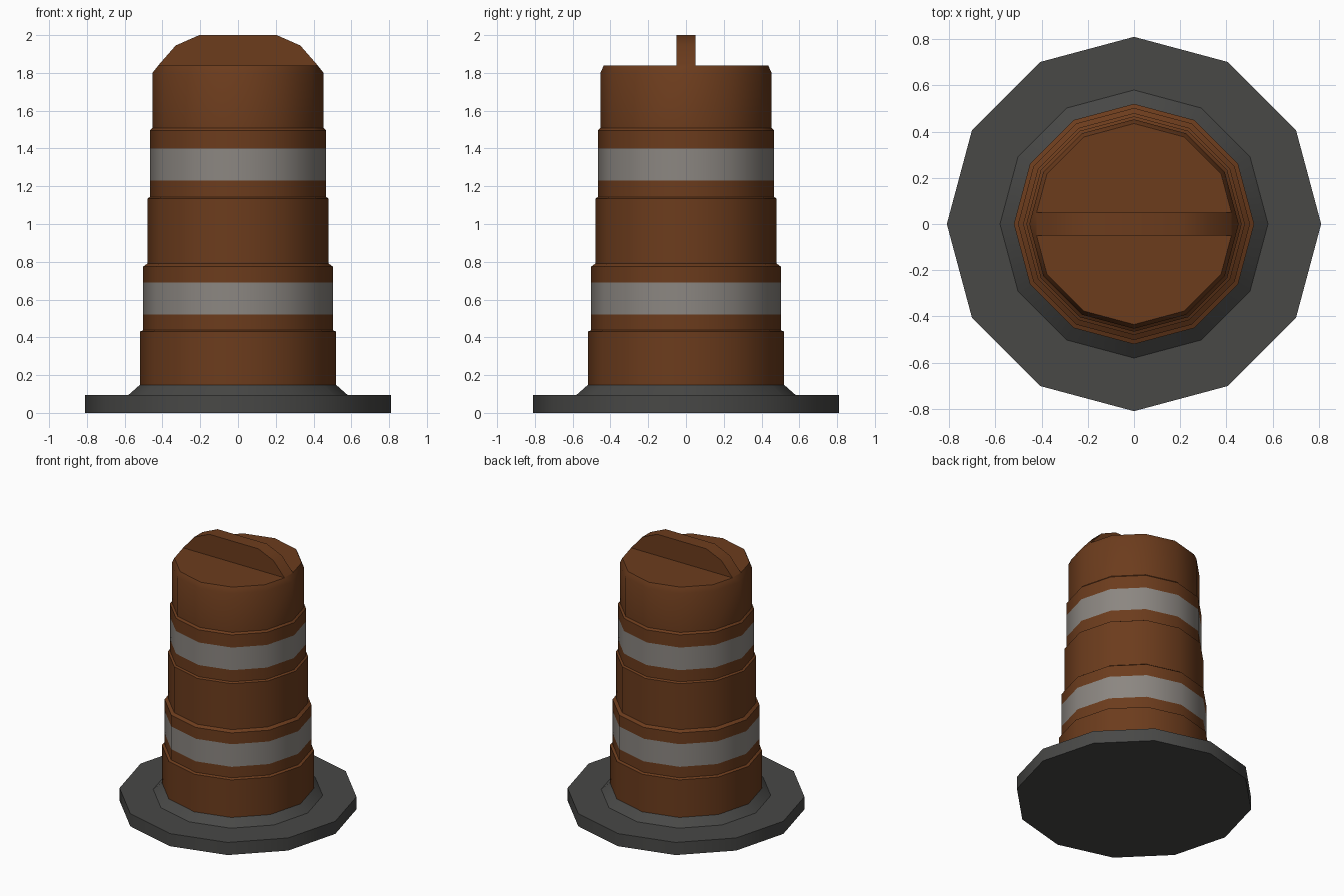
import bpy, bmesh
from math import cos, sin, pi, radians

if "Cube" in bpy.data.objects:
    bpy.data.objects.remove(bpy.data.objects["Cube"])

SIDES = 12


def material(name, rgb):
    m = bpy.data.materials.new(name)
    m.diffuse_color = (*rgb, 1)
    m.use_nodes = True
    m.node_tree.nodes["Principled BSDF"].inputs["Base Color"].default_value = m.diffuse_color
    return m


ORANGE = material("orange_plastic", (0.15, 0.045, 0.012))
SILVER = material("reflective_band", (0.26, 0.24, 0.22))
RUBBER = material("black_rubber", (0.065, 0.065, 0.062))


def finish(name, bm, mats):
    bmesh.ops.recalc_face_normals(bm, faces=bm.faces)
    me = bpy.data.meshes.new(name)
    bm.to_mesh(me)
    bm.free()
    for m in mats:
        me.materials.append(m)
    ob = bpy.data.objects.new(name, me)
    bpy.context.collection.objects.link(ob)
    bpy.context.view_layer.objects.active = ob
    ob.select_set(True)
    bpy.ops.object.shade_smooth_by_angle(angle=radians(35))
    ob.select_set(False)
    return ob


def lathe(bm, profile, bands=()):
    """Stack 12-sided rings of (radius, z); segments listed in bands get slot 1."""
    rings = [[bm.verts.new((r * cos(2 * pi * i / SIDES), r * sin(2 * pi * i / SIDES), z))
              for i in range(SIDES)] for r, z in profile]
    for k, (a, b) in enumerate(zip(rings, rings[1:])):
        for i in range(SIDES):
            j = (i + 1) % SIDES
            f = bm.faces.new((a[i], a[j], b[j], b[i]))
            f.material_index = int(k in bands)
    return rings


# Rubber base with sloped collar
bm = bmesh.new()
rings = lathe(bm, [(0.81, 0), (0.81, 0.095), (0.58, 0.095), (0.52, 0.148)])
bm.faces.new(rings[0])
finish("rubber_base", bm, [RUBBER])

# Stepped drum with two reflective bands
bm = bmesh.new()
profile = [(0.52, 0.148), (0.52, 0.43), (0.502, 0.438),
           (0.502, 0.52), (0.502, 0.69), (0.502, 0.775), (0.48, 0.79),
           (0.48, 1.135), (0.466, 1.143),
           (0.466, 1.23), (0.466, 1.40), (0.466, 1.495), (0.453, 1.508),
           (0.453, 1.80)]
shoulder = lathe(bm, profile, bands=(3, 9))[-1]

# Flat lid: the rim corners under the handle ends are split in two
R, LID, HALF = 0.435, 1.84, 0.05
END = R - HALF * math_tan if (math_tan := sin(pi / 12) / cos(pi / 12)) else R
rim = []
for i in range(SIDES):
    a = 2 * pi * i / SIDES
    if i % 6 == 0:
        s = 1 if i == 0 else -1
        rim.append([bm.verts.new((s * END, -s * HALF, LID)), bm.verts.new((s * END, s * HALF, LID))])
    else:
        rim.append([bm.verts.new((R * cos(a), R * sin(a), LID))])
for i in range(SIDES):
    j = (i + 1) % SIDES
    bm.faces.new((shoulder[i], shoulder[j], rim[j][0], rim[i][-1]))
    if len(rim[i]) == 2:
        bm.faces.new((shoulder[i], rim[i][1], rim[i][0]))
bm.faces.new([v for group in rim for v in group])
finish("drum", bm, [ORANGE, SILVER])

# Carrying handle across the lid
bm = bmesh.new()
half = [(END, LID), (0.33, 1.945), (0.205, 2.0)]
outline = half + [(-x, z) for x, z in reversed(half)]
face = bm.faces.new([bm.verts.new((x, -HALF, z)) for x, z in outline])
ext = bmesh.ops.extrude_face_region(bm, geom=[face])
bmesh.ops.translate(bm, vec=(0, 2 * HALF, 0),
                    verts=[v for v in ext["geom"] if isinstance(v, bmesh.types.BMVert)])
finish("handle", bm, [ORANGE])
